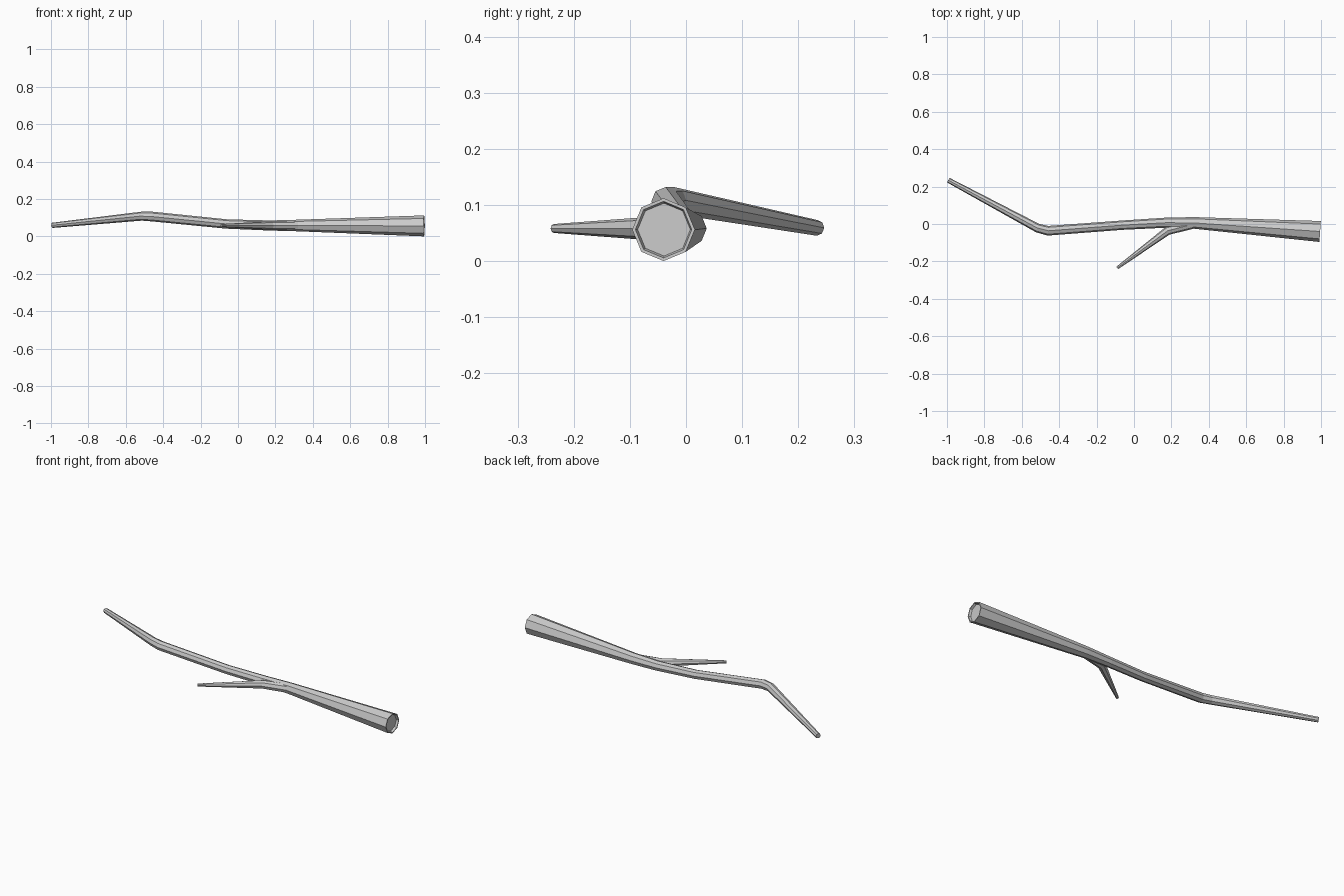
import bpy, bmesh, math
from mathutils import Vector

if "Cube" in bpy.data.objects:
    bpy.data.objects.remove(bpy.data.objects["Cube"])

SIDES = 8

def limb(name, stations, recess=0.0):
    """Octagonal tapered tube through (x, y, z, radius) stations."""
    pts = [Vector(s[:3]) for s in stations]
    bm = bmesh.new()

    def ring(centre, tangent, r):
        side = tangent.cross(Vector((0, 0, 1))).normalized()
        up = side.cross(tangent).normalized()
        return [bm.verts.new(centre + r * (math.cos(a) * side + math.sin(a) * up))
                for a in (2 * math.pi * i / SIDES for i in range(SIDES))]

    rings = []
    for i, p in enumerate(pts):
        t = Vector()
        if i > 0:
            t += (p - pts[i - 1]).normalized()
        if i < len(pts) - 1:
            t += (pts[i + 1] - p).normalized()
        t.normalize()
        if i == 0 and recess:
            # sawn butt end: shallow recessed cap inside a thin rim
            r = stations[0][3]
            rings.append(ring(p + t * recess, t, r * 0.84))
            rings.append(ring(p, t, r * 0.9))
        rings.append(ring(p, t, stations[i][3]))
    for a, b in zip(rings, rings[1:]):
        for i in range(SIDES):
            j = (i + 1) % SIDES
            bm.faces.new((a[i], a[j], b[j], b[i]))
    bm.faces.new(rings[0])
    bm.faces.new(rings[-1])
    bmesh.ops.recalc_face_normals(bm, faces=bm.faces)
    mesh = bpy.data.meshes.new(name)
    bm.to_mesh(mesh)
    bm.free()
    obj = bpy.data.objects.new(name, mesh)
    bpy.context.collection.objects.link(obj)
    return obj

# Main stick, thick end to thin tip
limb("main_stick", [
    (0.995, -0.040, 0.056, 0.056),
    (0.32, 0.006, 0.058, 0.031),
    (0.17, 0.007, 0.058, 0.027),
    (-0.06, -0.006, 0.066, 0.025),
    (-0.46, -0.036, 0.106, 0.026),
    (-0.515, -0.022, 0.108, 0.024),
    (-0.992, 0.234, 0.059, 0.014),
], recess=0.012)

# Side twig splitting off towards the front
limb("side_twig", [
    (0.33, 0.003, 0.058, 0.025),
    (0.18, -0.036, 0.058, 0.023),
    (-0.09, -0.235, 0.058, 0.008),
])
